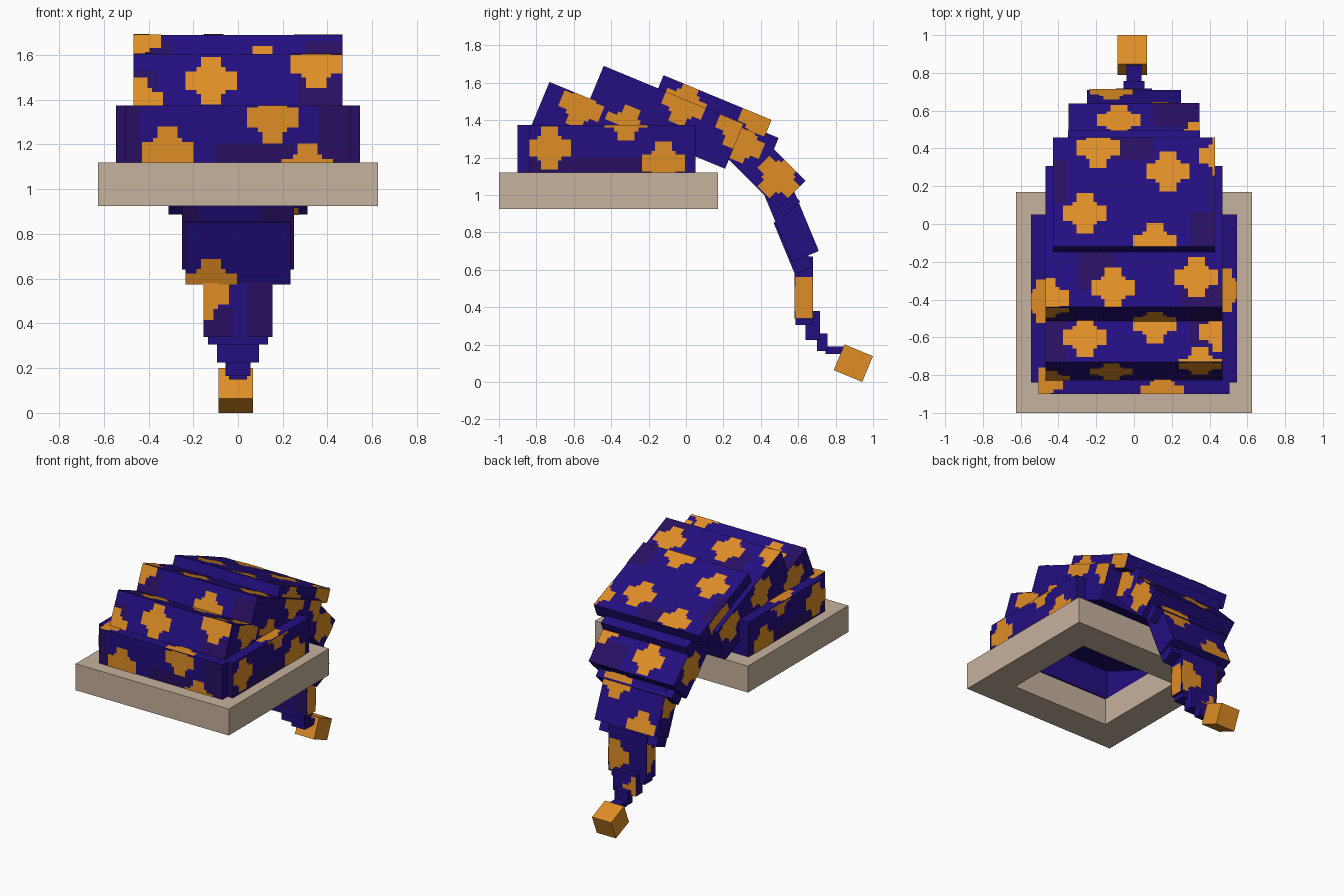
import bpy, bmesh, math
from mathutils import Vector, Matrix

cube = bpy.data.objects.get("Cube")
if cube:
    bpy.data.objects.remove(cube, do_unlink=True)


def material(name, rgb):
    m = bpy.data.materials.new(name)
    m.use_nodes = True
    m.diffuse_color = (*rgb, 1)
    bsdf = next(n for n in m.node_tree.nodes if n.type == 'BSDF_PRINCIPLED')
    bsdf.inputs["Base Color"].default_value = (*rgb, 1)
    return m


INDIGO = material("indigo cloth", (0.017, 0.0045, 0.215))
ORANGE = material("orange patch", (0.745, 0.270, 0.019))
PLUM = material("dark plum cloth", (0.021, 0.0048, 0.12))
BEIGE = material("beige fur", (0.565, 0.445, 0.337))


def finish(name, bm, mats, matrix=None):
    mesh = bpy.data.meshes.new(name)
    bm.to_mesh(mesh)
    bm.free()
    for m in mats:
        mesh.materials.append(m)
    obj = bpy.data.objects.new(name, mesh)
    if matrix:
        obj.matrix_world = matrix
    bpy.context.collection.objects.link(obj)
    return obj


# Rows of a stepped cross: (from, to, half width)
CROSS = [(-.115, -.065, .045), (-.065, -.045, .065), (-.045, .045, .115),
         (.045, .065, .065), (.065, .115, .045)]


def block(name, corner, angle, length, height, half, marks=(), patches=(), x=0, mat=INDIGO):
    """Block tilted down towards the back. corner = (y, z) of its top front edge.
    marks: crosses (face, a, b). patches: dark rectangles (face, a0, a1, b0, b1).
    On top/bottom a, b = x, distance from front; on front/back x, depth;
    on plus_x/minus_x distance from front, depth."""
    rot = Matrix.Rotation(-math.radians(angle), 4, 'X')
    centre = Vector((x, *corner)) + rot @ Vector((0, length / 2, -height / 2))
    bm = bmesh.new()
    bmesh.ops.create_cube(bm, size=1)
    bmesh.ops.scale(bm, vec=(2 * half, length, height), verts=bm.verts)
    ly, lz = length / 2, height / 2
    faces = {
        'top': (lambda a, b, e: (a, b - ly, lz + e), (0, 0, 1)),
        'bottom': (lambda a, b, e: (a, b - ly, -lz - e), (0, 0, -1)),
        'front': (lambda a, b, e: (a, -ly - e, lz - b), (0, -1, 0)),
        'back': (lambda a, b, e: (a, ly + e, lz - b), (0, 1, 0)),
        'plus_x': (lambda a, b, e: (half + e, a - ly, lz - b), (1, 0, 0)),
        'minus_x': (lambda a, b, e: (-half - e, a - ly, lz - b), (-1, 0, 0)),
    }

    def plate(face, a0, a1, b0, b1, lift, index):
        # Clip the rectangle to the face and lay it just above
        lo, hi = (0, length) if face.endswith('_x') else (-half, half)
        top = length if face in ('top', 'bottom') else height
        a0, a1, b0, b1 = max(a0, lo), min(a1, hi), max(b0, 0), min(b1, top)
        if a1 - a0 < .002 or b1 - b0 < .002:
            return
        point, normal = faces[face]
        f = bm.faces.new([bm.verts.new(point(a, b, lift))
                          for a, b in ((a0, b0), (a1, b0), (a1, b1), (a0, b1))])
        f.material_index = index
        f.normal_update()
        if f.normal.dot(Vector(normal)) < 0:
            f.normal_flip()

    for p in patches:
        plate(*p, .002, 2)
    for face, a, b in marks:
        for r0, r1, w in CROSS:
            plate(face, a - w, a + w, b + r0, b + r1, .004, 1)
    return finish(name, bm, [mat, ORANGE, PLUM], Matrix.Translation(centre) @ rot)


def frame(name, x, y0, y1, z0, z1, w, mat):
    """Rectangular ring with a square section."""
    bm = bmesh.new()
    rings = []
    for inset, z in ((0, z0), (0, z1), (w, z1), (w, z0)):
        a, b, c = x - inset, y0 + inset, y1 - inset
        rings.append([bm.verts.new(v) for v in
                      ((-a, b, z), (a, b, z), (a, c, z), (-a, c, z))])
    for i in range(4):
        r, s = rings[i], rings[(i + 1) % 4]
        for j in range(4):
            k = (j + 1) % 4
            bm.faces.new((r[j], r[k], s[k], s[j]))
    bmesh.ops.recalc_face_normals(bm, faces=bm.faces)
    return finish(name, bm, [mat])


# Fur brim
frame("brim", .625, -1, .17, .925, 1.12, .23, BEIGE)

# Upright band around the head
block("band_front", (-.9, 1.375), 0, .14, .255, .505,
      [('front', .155, .055), ('front', -.315, .21), ('front', .31, .285),
       ('top', .15, .0), ('top', -.49, .07)],
      [('front', .36, .505, 0, .255), ('front', -.505, -.44, 0, .255), ('front', -.1, .25, .17, .255)])
for side, sx in (("left", 1), ("right", -1)):
    out = 'plus_x' if sx > 0 else 'minus_x'
    block("band_" + side, (-.84, 1.375), 0, .89, .255, .073,
          [(out, .11, .125), (out, .72, .205), (out, .52, -.03), ('top', 0, .49 if sx > 0 else .43)],
          [(out, 0, .84, .175, .255), ('front', -.08, .08, 0, .255)], x=sx * .473)
block("band_back", (-.09, 1.375), 0, .09, .255, .42, [('back', .2, .13), ('back', -.2, .1)])

# Three overlapping folds of the crown
T = 22.5
block("front_fold", (-.73, 1.604), T, .70, .26, .468,
      [('front', -.12, .13), ('front', .35, .05), ('front', -.45, .23), ('top', -.26, .14),
       ('top', .11, .22), ('top', .46, .17), ('top', .35, -.03),
       ('plus_x', .207, .055), ('minus_x', .2, .1)],
      [('front', -.468, -.36, .08, .26), ('front', .27, .468, .12, .26),
       ('top', -.468, -.36, 0, .3), ('top', .3, .468, .1, .3)])
block("middle_fold", (-.44, 1.69), T, .81, .26, .468,
      [('top', -.11, .11), ('top', .33, .17), ('top', -.46, .05), ('front', .11, .17),
       ('front', -.46, .02), ('plus_x', .475, .023), ('plus_x', .23, .26), ('plus_x', .79, .03),
       ('minus_x', .3, .1), ('minus_x', .68, .06)],
      [('front', -.468, -.3, .03, .2), ('front', .3, .468, .03, .2),
       ('top', .25, .468, 0, .12), ('top', -.3, -.1, .1, .35)])
block("rear_fold", (-.12, 1.64), T, .625, .10, .43,
      [('top', -.26, .19), ('top', .18, .43), ('top', .11, .02), ('top', -.19, .565),
       ('top', .46, .52), ('plus_x', .16, .099), ('plus_x', .574, .027), ('minus_x', .4, .05)],
      [('top', -.43, -.36, .25, .5), ('top', .3, .43, 0, .2), ('top', -.1, .1, .5, .625)])

# Tail bending down behind the head
block("tail_root", (.033, 1.496), T, .5, .2, .35, [('plus_x', .33, .1)])
block("tail_bend", (.37, 1.344), 45, .38, .21, .347,
      [('plus_x', .264, .087), ('minus_x', .2, .1), ('top', -.08, .25), ('top', .33, .12)],
      [('top', .1, .347, .2, .38)])
block("tail_bend_lining", (.398, 1.177), 45, .3, .11, .31, [('bottom', .155, .3)])
block("tail_upper", (.538, 1.116), 67.5, .45, .155, .25,
      [('top', .14, .16), ('top', -.12, .42), ('bottom', -.08, .46), ('minus_x', .2, .06)],
      [('bottom', -.25, -.17, 0, .45), ('bottom', .1, .25, .15, .45)])
block("tail_upper_lining", (.565, .892), 67.5, .3, .105, .235, [('bottom', -.12, .29)])
block("tail_lower", (.58, .67), 0, .1, .33, .155,
      [('plus_x', .05, .225), ('front', -.155, .14), ('back', .1, .2), ('minus_x', .1, .16)],
      [('front', .04, .155, 0, .33), ('front', -.155, -.02, .2, .33)])
block("tail_lower_end", (.585, .45), 0, .09, .145, .135)

# Stepped tip leading to the bobble
block("tip_step_1", (.64, .38), 0, .077, .155, .095, [('back', -.1, .13)])
block("tip_step_2", (.70, .26), 0, .057, .095, .055)
block("tip_step_3", (.745, .19), 0, .10, .04, .04)
block("bobble", (.847, .201), T, .165, .149, .078, x=-.01, mat=ORANGE)
